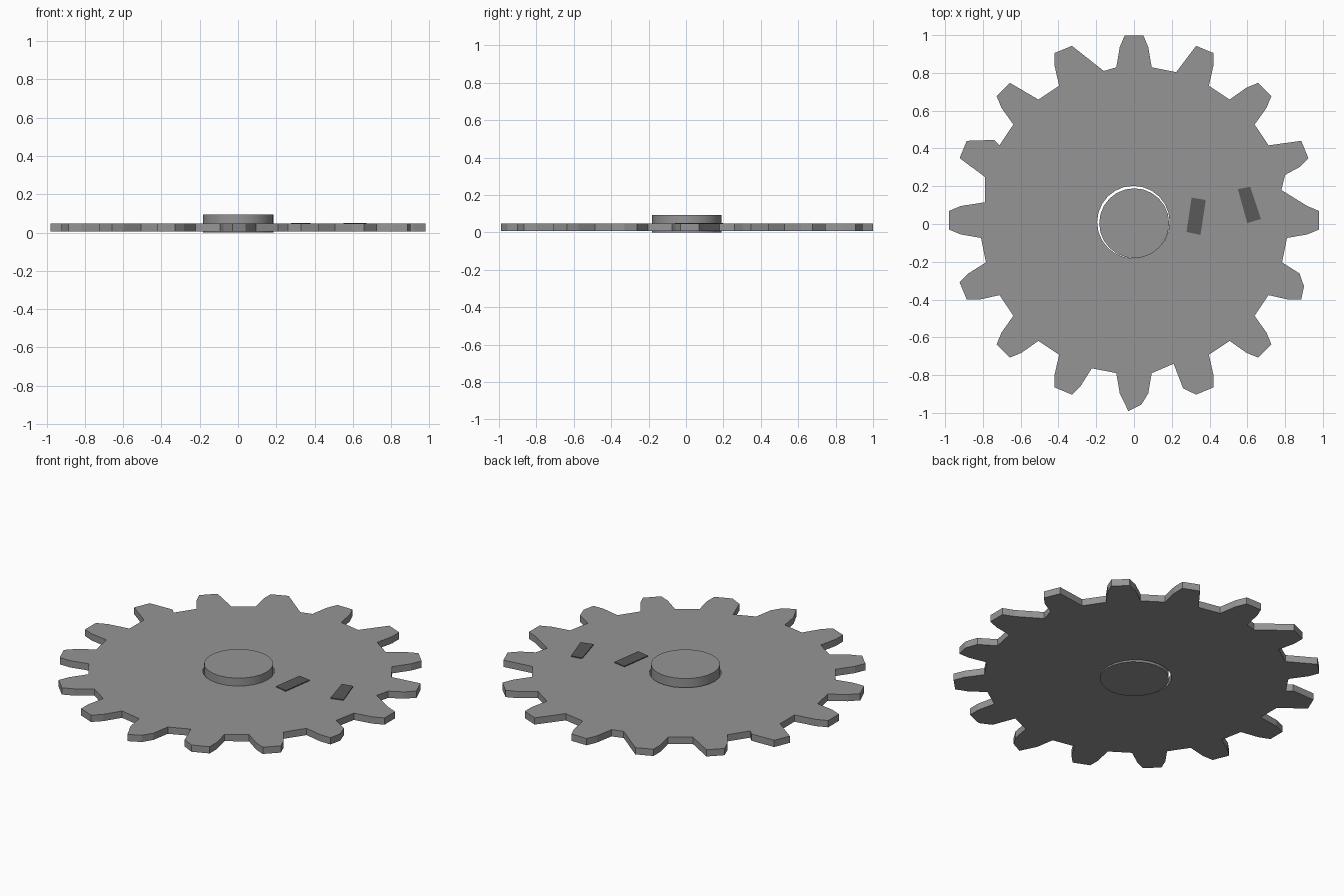
import bpy
import bmesh
import math

cube = bpy.data.objects.get("Cube")
if cube:
    bpy.data.objects.remove(cube, do_unlink=True)


def make_material(name, grey):
    mat = bpy.data.materials.new(name)
    mat.use_nodes = True
    colour = (grey, grey, grey, 1)
    mat.diffuse_color = colour
    bsdf = mat.node_tree.nodes["Principled BSDF"]
    bsdf.inputs["Base Color"].default_value = colour
    bsdf.inputs["Roughness"].default_value = 0.8
    return mat


def circle(cx, cy, radius, count):
    angles = [2 * math.pi * i / count for i in range(count)]
    return [(cx + radius * math.cos(a), cy + radius * math.sin(a)) for a in angles]


def make_plate(name, loops, bottom, top, mat):
    """Fill the outline (first loop) with any holes (other loops) and thicken it."""
    bm = bmesh.new()
    for loop in loops:
        verts = [bm.verts.new((x, y, bottom)) for x, y in loop]
        for a, b in zip(verts, verts[1:] + verts[:1]):
            bm.edges.new((a, b))
    if len(loops) == 1:
        bm.faces.new(bm.verts)
    else:
        bmesh.ops.triangle_fill(bm, use_beauty=True, use_dissolve=False,
                                edges=bm.edges[:], normal=(0, 0, 1))
    result = bmesh.ops.extrude_face_region(bm, geom=bm.faces[:])
    raised = [v for v in result["geom"] if isinstance(v, bmesh.types.BMVert)]
    bmesh.ops.translate(bm, verts=raised, vec=(0, 0, top - bottom))
    bmesh.ops.recalc_face_normals(bm, faces=bm.faces[:])
    mesh = bpy.data.meshes.new(name)
    bm.to_mesh(mesh)
    bm.free()
    mesh.materials.append(mat)
    obj = bpy.data.objects.new(name, mesh)
    bpy.context.collection.objects.link(obj)
    return obj


steel = make_material("mid grey metal", 0.30)
dark = make_material("dark grey metal", 0.10)

# One tooth as (angle in degrees from its centre line, radius):
# root, flank, tip, tip, flank, root
TEETH = 16
CENTRE_Y = 0.02
TOOTH = [(-6.6, 0.815), (-4.7, 0.92), (-2.9, 0.98),
         (2.9, 0.98), (4.7, 0.92), (6.6, 0.815)]

# Worn teeth: flank corners that are gone, and corners that are bent
missing = {(1, 1), (3, 1), (13, 1), (14, 4), (15, 4)}
bent = {
    (3, 5): (0.80, 0.26), (4, 0): (0.78, 0.18), (5, 2): (0.90, -0.33),
    (7, 4): (0.26, -0.87), (7, 5): (0.21, -0.74), (8, 2): (0.04, -0.955),
    (8, 3): (-0.03, -0.99), (12, 5): (-0.79, 0.115), (13, 0): (-0.79, 0.25),
    (13, 4): (-0.74, 0.445), (15, 5): (-0.16, 0.81),
}

# Toothed disc, teeth running clockwise from the back
outline = []
for tooth in range(TEETH):
    for corner, (offset, radius) in enumerate(TOOTH):
        key = (tooth, corner)
        if key in missing:
            continue
        angle = math.radians(360 / TEETH * tooth + offset)
        regular = (radius * math.sin(angle), CENTRE_Y + radius * math.cos(angle))
        outline.append(bent.get(key, regular))
hole = circle(-0.003, 0.01, 0.192, 24)
make_plate("toothed_disc", [outline, hole], 0.006, 0.046, steel)

# Hub sitting loosely in the hole
hub = make_plate("hub", [circle(0.001, 0.004, 0.185, 24)], 0, 0.093, steel)
bpy.context.view_layer.objects.active = hub
hub.select_set(True)
bpy.ops.object.shade_smooth_by_angle(angle=math.radians(30))

# Two dark marker plates on the upper face
inner = [(0.305, 0.14), (0.38, 0.127), (0.352, -0.058), (0.278, -0.042)]
outer = [(0.55, 0.185), (0.615, 0.197), (0.672, 0.026), (0.60, 0.005)]
for name, corners in (("inner_marker", inner), ("outer_marker", outer)):
    make_plate(name, [corners], 0.0445, 0.051, dark)
